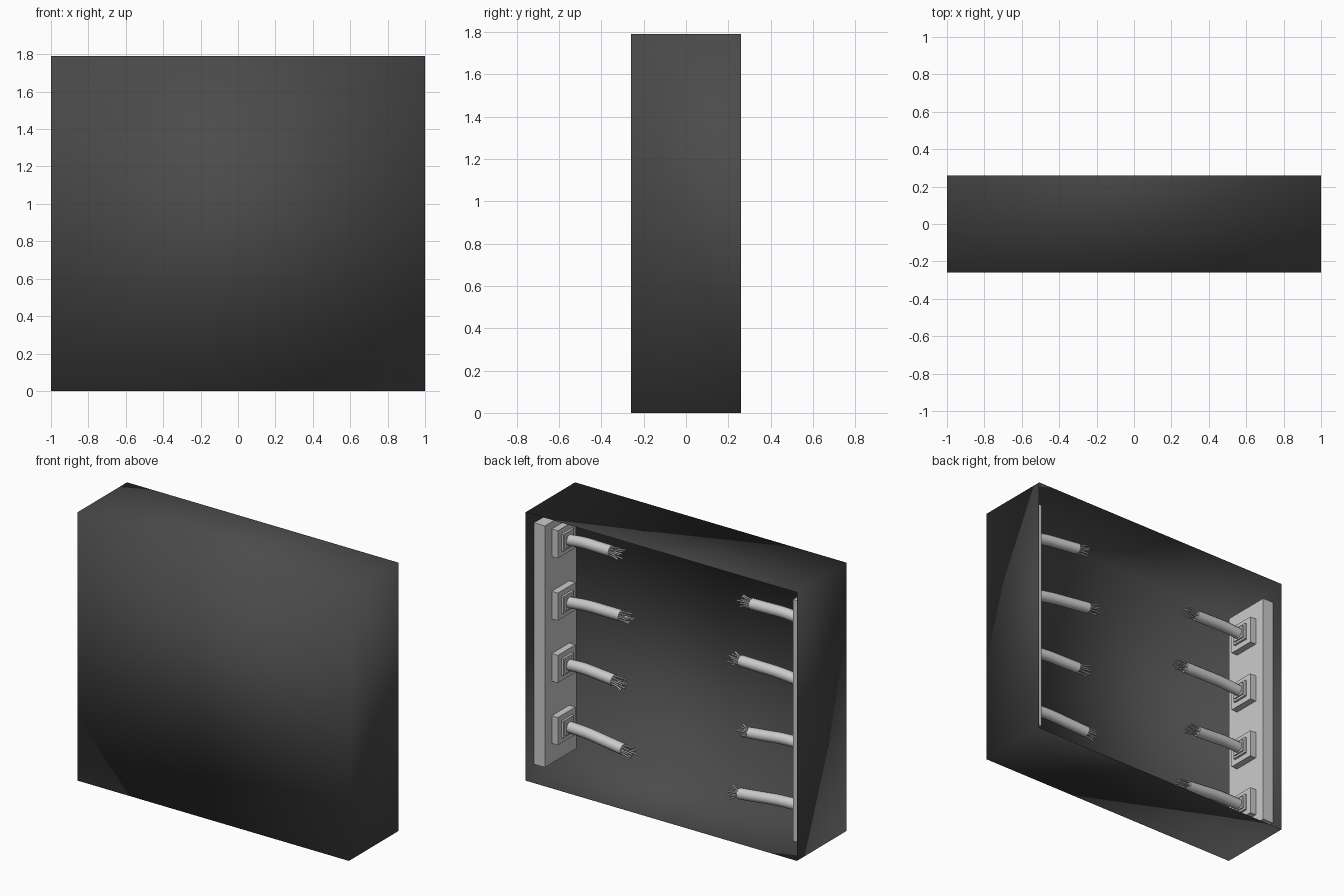
import bpy, bmesh, math, random
from mathutils import Vector

if "Cube" in bpy.data.objects:
    bpy.data.objects.remove(bpy.data.objects["Cube"])

random.seed(4)
W, D, H = 1.0, 0.26, 1.79
RAIL_Y = 0.015


def finish(name, bm):
    mesh = bpy.data.meshes.new(name)
    bm.to_mesh(mesh)
    bm.free()
    ob = bpy.data.objects.new(name, mesh)
    bpy.context.collection.objects.link(ob)
    return ob


def add_box(bm, lo, hi):
    geo = bmesh.ops.create_cube(bm, size=1)
    for v in geo["verts"]:
        v.co = Vector([(a + b) / 2 + c * (b - a) for a, b, c in zip(lo, hi, v.co)])


def block(name, lo, hi):
    bm = bmesh.new()
    add_box(bm, [min(a, b) for a, b in zip(lo, hi)], [max(a, b) for a, b in zip(lo, hi)])
    return finish(name, bm)


def tube(name, paths, radius, sides):
    cu = bpy.data.curves.new(name, "CURVE")
    cu.dimensions = "3D"
    cu.bevel_depth = radius
    cu.bevel_resolution = sides // 2 - 2
    cu.resolution_u = 6
    cu.use_fill_caps = True
    for pts in paths:
        sp = cu.splines.new("BEZIER")
        sp.bezier_points.add(len(pts) - 1)
        for bp, p in zip(sp.bezier_points, pts):
            bp.co = p
            bp.handle_left_type = bp.handle_right_type = "AUTO"
    ob = bpy.data.objects.new(name, cu)
    bpy.context.collection.objects.link(ob)
    return ob


# Casing: thin smooth-shaded shell, open at the back
bm = bmesh.new()
add_box(bm, (-W, -D, 0), (W, D, H))
bm.normal_update()
bmesh.ops.delete(bm, geom=[f for f in bm.faces if f.normal.y > 0.9], context="FACES_ONLY")
for f in bm.faces:
    f.smooth = True
casing = finish("casing", bm)
dark = bpy.data.materials.new("dark_casing")
dark.diffuse_color = (0.07, 0.07, 0.07, 1)
dark.use_nodes = True
dark.node_tree.nodes["Principled BSDF"].inputs["Base Color"].default_value = dark.diffuse_color
casing.data.materials.append(dark)

# Per side: sign, lowest socket height, cable end offsets (x, y, dz) from bottom to top
sides = [
    ("right", 1, 0.305, [(0.43, 0.043, -0.027), (0.50, 0.042, 0.0), (0.43, 0.06, 0.04), (0.51, 0.052, 0.03)]),
    ("left", -1, 0.235, [(0.415, 0.028, -0.03), (0.49, 0.03, -0.02), (0.41, 0.007, 0.015), (0.495, 0.014, 0.005)]),
]
for side, s, z0, ends in sides:
    # Upright rail on the side wall
    block(side + "_rail", (s * 0.995, -0.155, 0.08), (s * 0.915, 0.18, 1.69))
    for i, (ex, ey, dz) in enumerate(ends):
        z = z0 + 0.415 * i
        tag = f"{side}_{i + 1}"
        # Stepped square socket
        for part, h, xa, xb in (("plate", 0.092, 0.915, 0.87), ("collar", 0.056, 0.87, 0.855),
                                ("seat", 0.042, 0.855, 0.845)):
            block(f"socket_{part}_{tag}", (s * xa, RAIL_Y - h, z - h), (s * xb, RAIL_Y + h, z + h))
        # Gently bent cable
        a = Vector((s * 0.86, RAIL_Y, z))
        b = Vector((s * ex, ey, z + dz))
        m1 = a.lerp(b, 0.35) + Vector((0, 0, 0.008))
        m2 = a.lerp(b, 0.7) + Vector((0, 0, 0.004))
        tube("cable_" + tag, [[a, m1, m2, b]], 0.036, 12)
        # Frayed bare wires at the cut end
        d = (b - m2).normalized()
        u = d.cross(Vector((0, 0, 1))).normalized()
        v = d.cross(u)
        wires = []
        for k in range(10):
            r = 0.026 if k < 7 else 0.011
            ang = k * math.tau / 7 if k < 7 else k * math.tau / 3
            off = (u * math.cos(ang) + v * math.sin(ang)) * r
            length = random.uniform(0.055, 0.085)
            flare = random.uniform(1.1, 1.7)
            wires.append([b - d * 0.01 + off, b + d * length * 0.5 + off * 1.1,
                          b + d * length + off * flare])
        tube("wires_" + tag, wires, 0.0055, 6)
